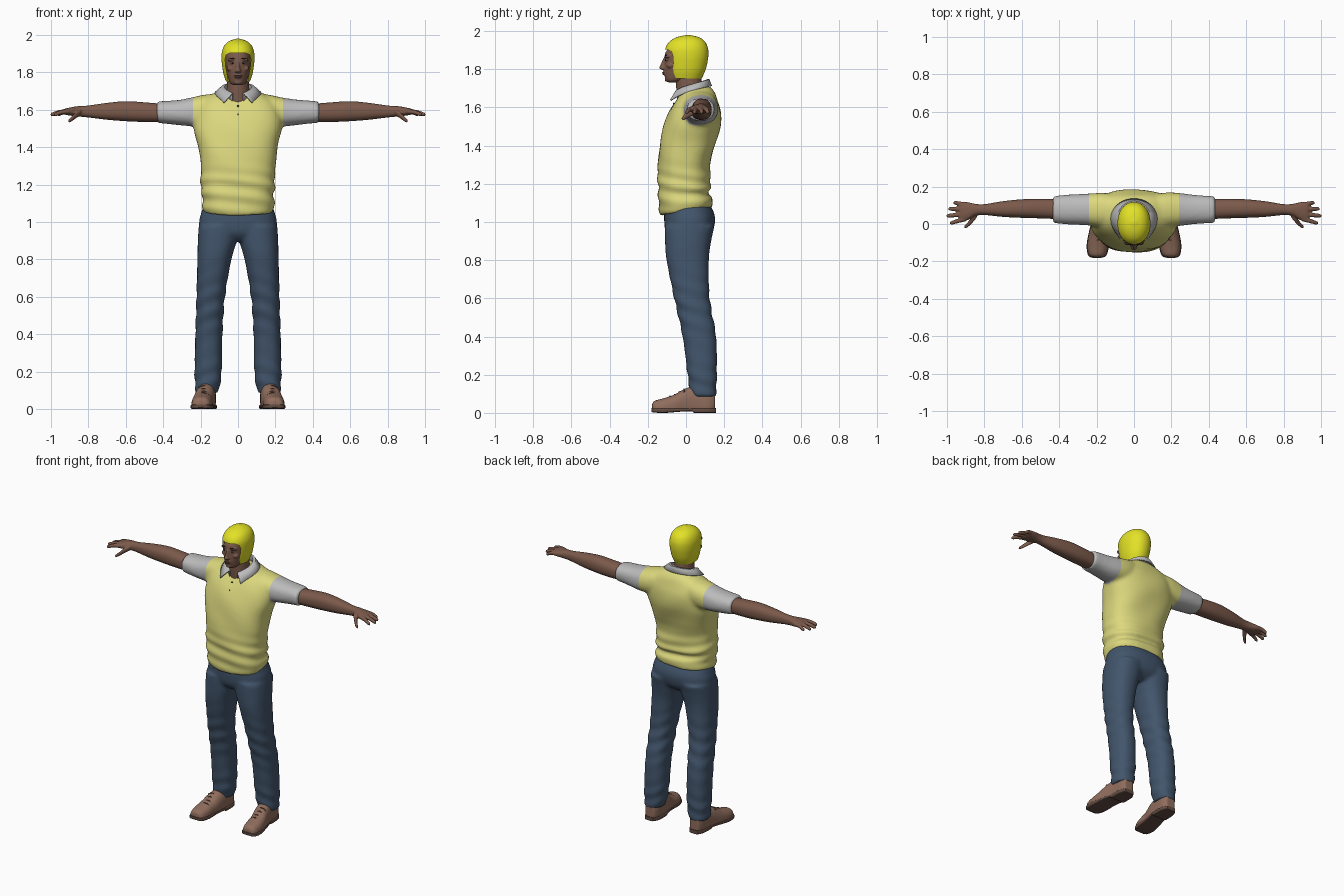
import bpy, bmesh
from math import sin, cos, pi, exp, radians
from mathutils import Vector, Matrix

if "Cube" in bpy.data.objects:
    bpy.data.objects.remove(bpy.data.objects["Cube"], do_unlink=True)


def material(name, r, g, b):
    m = bpy.data.materials.new(name)
    m.use_nodes = True
    m.diffuse_color = (r, g, b, 1)
    node = m.node_tree.nodes["Principled BSDF"]
    node.inputs["Base Color"].default_value = (r, g, b, 1)
    node.inputs["Roughness"].default_value = 0.7
    return m


HELMET = material("bright yellow", .77, .76, .02)
SHIRT = material("pale yellow", .72, .69, .21)
GREY = material("light grey", .5, .5, .5)
DENIM = material("denim blue", .055, .092, .15)
SKIN = material("brown skin", .2, .102, .07)
LEATHER = material("brown leather", .28, .155, .11)
SOLE = material("dark sole", .12, .07, .055)
DARK = material("dark brown", .03, .018, .014)
WHITE = material("eye white", .42, .38, .35)
LIP = material("lip brown", .16, .07, .055)


def loft(bm, axis, rings, power=2.3, n=40, flip=1, steps=5):
    """Smooth body through rings (s, a0, a1, b0, b1): bounds on the other two axes."""
    R = [Vector(r) for r in rings]
    path = []
    for i in range(len(R) - 1):
        p0, p1, p2, p3 = R[max(i - 1, 0)], R[i], R[i + 1], R[min(i + 2, len(R) - 1)]
        for k in range(steps):
            t = k / steps
            path.append(.5 * (2 * p1 + (p2 - p0) * t + (2 * p0 - 5 * p1 + 4 * p2 - p3) * t ** 2
                              + (3 * p1 - p0 - 3 * p2 + p3) * t ** 3))
    path.append(R[-1])
    loops = []
    for s, a0, a1, b0, b1 in path:
        loop = []
        for j in range(n):
            c, d = cos(2 * pi * j / n), sin(2 * pi * j / n)
            a = (a0 + a1) / 2 + (a1 - a0) / 2 * abs(c) ** (2 / power) * (1 if c > 0 else -1)
            b = (b0 + b1) / 2 + (b1 - b0) / 2 * abs(d) ** (2 / power) * (1 if d > 0 else -1)
            x, y, z = {"x": (s, a, b), "y": (a, s, b), "z": (a, b, s)}[axis]
            loop.append(bm.verts.new((x * flip, y, z)))
        loops.append(loop)
    for p, q in zip(loops, loops[1:]):
        for j in range(n):
            bm.faces.new((p[j], p[(j + 1) % n], q[(j + 1) % n], q[j]))
    bm.faces.new(loops[0])
    bm.faces.new(loops[-1])


def ball(bm, centre, radii):
    m = Matrix.Translation(centre) @ Matrix.Diagonal((*radii, 1))
    bmesh.ops.create_uvsphere(bm, u_segments=20, v_segments=12, radius=1, matrix=m)


def bake(ob):
    mesh = bpy.data.meshes.new_from_object(ob.evaluated_get(bpy.context.evaluated_depsgraph_get()))
    ob.modifiers.clear()
    ob.data = mesh


def finish(name, bm, mats, voxel=0, smooth=3, shape=None, cuts=(), rule=None, angle=40):
    """Make an object; optionally fuse its parts, reshape points and colour faces by rule."""
    bmesh.ops.recalc_face_normals(bm, faces=bm.faces)
    mesh = bpy.data.meshes.new(name)
    bm.to_mesh(mesh)
    ob = bpy.data.objects.new(name, mesh)
    bpy.context.collection.objects.link(ob)
    if voxel:
        mod = ob.modifiers.new("fuse", "REMESH")
        mod.mode, mod.voxel_size = "VOXEL", voxel
        bake(ob)
        bm.clear()
        bm.from_mesh(ob.data)
        for _ in range(smooth):
            bmesh.ops.smooth_vert(bm, verts=bm.verts, factor=.5, use_axis_x=True,
                                  use_axis_y=True, use_axis_z=True)
        bm.normal_update()
        if shape:
            for v, co in [(v, shape(v.co, v.normal)) for v in bm.verts]:
                v.co = co
        for x in cuts:
            bmesh.ops.bisect_plane(bm, geom=bm.verts[:] + bm.edges[:] + bm.faces[:],
                                   plane_co=(x, 0, 0), plane_no=(1, 0, 0))
        bm.to_mesh(ob.data)
    bm.free()
    ob.data.materials.clear()
    for m in mats:
        ob.data.materials.append(m)
    for p in ob.data.polygons:
        p.material_index = rule(p.center) if rule else 0
    ob.data.shade_smooth()
    ob.data.set_sharp_from_angle(angle=radians(angle))
    return ob


def mirror(ob):
    ob.modifiers.new("mirror", "MIRROR")
    return ob


# Polo shirt: torso and sleeves fused, folds near the waist, grey sleeves
def shirt_folds(co, no):
    waist = exp(-((co.z - 1.17) / .09) ** 2)
    fold = sin(85 * co.z + 9 * co.x + 14 * co.y) * .005 * waist
    fold += sin(22 * co.x + 26 * co.z) * .002
    new = co + no * fold
    new.z += .15 * co.y * max(0, min(1, (1.2 - co.z) / .1))
    return new


bm = bmesh.new()
loft(bm, "z", [(1.055, -.185, .185, -.135, .14), (1.09, -.195, .195, -.142, .14),
               (1.14, -.188, .188, -.146, .122), (1.19, -.198, .198, -.147, .13),
               (1.3, -.2, .2, -.147, .125), (1.4, -.212, .212, -.138, .152),
               (1.5, -.235, .235, -.118, .18), (1.58, -.228, .228, -.088, .182),
               (1.64, -.2, .2, -.052, .166), (1.68, -.145, .145, -.022, .15),
               (1.71, -.085, .085, 0, .125)], 2.5, 56)
for side in (1, -1):
    loft(bm, "x", [(.08, .01, .15, 1.54, 1.688), (.16, -.015, .165, 1.51, 1.682),
                   (.24, -.01, .165, 1.513, 1.667), (.33, -.002, .157, 1.521, 1.653),
                   (.432, .006, .148, 1.528, 1.643)], flip=side)
finish("polo_shirt", bm, [SHIRT, GREY], .011, 4, shirt_folds, (-.24, .24),
       lambda c: int(abs(c.x) > .24))

# Turned-down collar, open at the front
bm = bmesh.new()
rows, N, end = [], 48, 2.75
for i in range(N + 1):
    t = end * (2 * i / N - 1)
    f = abs(t) / end
    tip = f ** 8
    s, c = sin(t), cos(t)
    inner = (.074 * s, .03 + .082 * c, 1.745 - .06 * f ** 1.5)
    ridge = (.088 * s, .03 + .09 * c, 1.745 - .062 * f ** 1.5)
    outer = (.122 * s + .03 * tip * (1 if s > 0 else -1), .03 + .103 * c - .016 * tip,
             1.712 - .075 * f ** 2)
    low = (.07 * s, .03 + .078 * c, 1.69 - .05 * f)
    rows.append([bm.verts.new(p) for p in (low, inner, ridge, outer)])
for p, q in zip(rows, rows[1:]):
    for k in range(3):
        bm.faces.new((p[k], q[k], q[k + 1], p[k + 1]))
collar = finish("collar", bm, [GREY])
thick = collar.modifiers.new("thickness", "SOLIDIFY")
thick.thickness, thick.offset = .008, 0

bm = bmesh.new()
for z, y in ((1.62, -.064), (1.575, -.086)):
    ball(bm, (0, y, z), (.005, .005, .005))
finish("shirt_buttons", bm, [DARK])

# Jeans: pelvis and two legs fused, with light creases
def denim_folds(co, no):
    knee = exp(-((co.z - .55) / .15) ** 2) + exp(-((co.z - .16) / .09) ** 2)
    return co + no * .003 * knee * sin(70 * co.z + 25 * abs(co.x) + 20 * co.y)


bm = bmesh.new()
loft(bm, "z", [(.9, -.12, .12, -.07, .09), (.94, -.19, .19, -.105, .135),
               (1, -.208, .208, -.114, .152), (1.05, -.196, .196, -.114, .146),
               (1.12, -.175, .175, -.11, .11)], 2.4, 56)
for side in (1, -1):
    loft(bm, "z", [(.085, .105, .228, .025, .157), (.2, .087, .232, .008, .162),
                   (.4, .083, .228, -.018, .158), (.6, .07, .222, -.062, .124),
                   (.8, .035, .217, -.102, .12), (.9, .006, .215, -.11, .132),
                   (.98, .0, .21, -.112, .15)], flip=side)
finish("jeans", bm, [DENIM], .011, 3, denim_folds)

# Forearm and hand
bm = bmesh.new()
loft(bm, "x", [(.38, .025, .13, 1.535, 1.63), (.5, .03, .135, 1.535, 1.64),
               (.6, .033, .132, 1.539, 1.646), (.7, .038, .122, 1.547, 1.637),
               (.8, .048, .106, 1.559, 1.623), (.85, .043, .108, 1.564, 1.62),
               (.89, .02, .117, 1.568, 1.614), (.925, .014, .118, 1.574, 1.606),
               (.935, .025, .108, 1.58, 1.6)])
for y0, y1, x1 in ((.026, .006, .985), (.053, .044, 1.003), (.08, .081, .993), (.105, .113, .967)):
    ym, xm = (y0 + y1) / 2, (.9 + x1) / 2
    loft(bm, "x", [(.9, y0 - .012, y0 + .012, 1.579, 1.605), (xm, ym - .012, ym + .012, 1.575, 1.6),
                   (x1 - .01, y1 - .01, y1 + .01, 1.565, 1.587),
                   (x1, y1 - .005, y1 + .005, 1.569, 1.58)], 2, 16)
loft(bm, "x", [(.84, .035, .075, 1.57, 1.605), (.865, .005, .045, 1.555, 1.59),
               (.89, -.018, .008, 1.537, 1.563), (.908, -.025, -.008, 1.53, 1.546)], 2, 16)
mirror(finish("arm", bm, [SKIN], .0045, 2))

# Neck
bm = bmesh.new()
loft(bm, "z", [(1.6, -.075, .075, -.045, .1), (1.68, -.064, .064, -.05, .09),
               (1.74, -.058, .058, -.052, .082), (1.8, -.056, .056, -.05, .08)], 2)
finish("neck", bm, [SKIN])

# Head with nose, brow, lips and chin fused
bm = bmesh.new()
loft(bm, "z", [(1.732, -.025, .025, -.095, -.045), (1.745, -.042, .042, -.107, .0),
               (1.78, -.056, .056, -.114, .06), (1.83, -.066, .066, -.113, .08),
               (1.88, -.067, .067, -.11, .09), (1.91, -.06, .06, -.092, .08),
               (1.93, -.045, .045, -.07, .06)], 2.1)
loft(bm, "z", [(1.797, -.014, .014, -.125, -.09), (1.806, -.018, .018, -.141, -.09),
               (1.822, -.012, .012, -.135, -.09), (1.862, -.008, .008, -.116, -.09)], 2, 20)
ball(bm, (0, -.1, 1.78), (.026, .024, .016))
ball(bm, (0, -.098, 1.747), (.02, .014, .013))
for side in (1, -1):
    ball(bm, (.03 * side, -.093, 1.868), (.026, .02, .009))
    ball(bm, (.04 * side, -.08, 1.82), (.02, .022, .016))
finish("head", bm, [SKIN], .004, 2)

# Eyes, brows and mouth
bm = bmesh.new()
ball(bm, (.029, -.096, 1.849), (.012, .011, .006))
mirror(finish("eye", bm, [WHITE]))
bm = bmesh.new()
ball(bm, (.029, -.104, 1.849), (.005, .0055, .005))
mirror(finish("iris", bm, [DARK]))
bm = bmesh.new()
ball(bm, (.032, -.104, 1.873), (.018, .009, .0035))
mirror(finish("eyebrow", bm, [DARK]))
bm = bmesh.new()
ball(bm, (0, -.114, 1.784), (.021, .011, .004))
ball(bm, (0, -.113, 1.776), (.018, .0115, .005))
finish("lips", bm, [LIP])

# Helmet with a face opening
bm = bmesh.new()
loft(bm, "z", [(1.752, -.064, .064, -.088, .082), (1.79, -.077, .077, -.098, .1),
               (1.83, -.084, .084, -.104, .111), (1.87, -.088, .088, -.108, .117),
               (1.91, -.086, .086, -.108, .115), (1.945, -.072, .072, -.086, .099),
               (1.968, -.046, .046, -.048, .068), (1.98, -.008, .008, .002, .018)], 2.1, 64)
helmet = finish("helmet", bm, [HELMET])
bm = bmesh.new()
half = [(.045, 1.903), (.064, 1.893), (.069, 1.87), (.066, 1.83), (.058, 1.79), (.047, 1.7)]
outline = half + [(-x, z) for x, z in reversed(half)]
face = bm.faces.new([bm.verts.new((x, -.3, z)) for x, z in outline])
out = bmesh.ops.extrude_face_region(bm, geom=[face])["geom"]
bmesh.ops.translate(bm, verts=[g for g in out if isinstance(g, bmesh.types.BMVert)], vec=(0, .27, 0))
cutter = finish("face_opening_cutter", bm, [HELMET])
cutter.hide_render = True
cut = helmet.modifiers.new("opening", "BOOLEAN")
cut.operation, cut.solver, cut.object = "DIFFERENCE", "EXACT", cutter
bake(helmet)
helmet.data.set_sharp_from_angle(angle=radians(40))
bpy.data.objects.remove(cutter, do_unlink=True)

# Shoes: upper, sole and laces
bm = bmesh.new()
loft(bm, "y", [(-.178, .175, .22, .01, .045), (-.165, .152, .241, -.02, .063),
               (-.12, .138, .249, -.03, .076), (-.06, .134, .243, -.03, .096),
               (-.01, .125, .231, -.03, .125), (.05, .119, .219, -.03, .142),
               (.12, .119, .213, -.03, .142), (.153, .135, .198, .0, .125)], 2.4)
mirror(finish("shoe_upper", bm, [LEATHER], .006, 2,
              lambda co, no: Vector((co.x, co.y, max(co.z, .012)))))
bm = bmesh.new()
loft(bm, "y", [(-.182, .18, .215, .008, .024), (-.168, .148, .245, .002, .025),
               (-.11, .133, .253, .0, .025), (-.03, .128, .238, .006, .025),
               (.03, .116, .222, .008, .025), (.045, .114, .221, .0, .025),
               (.12, .115, .217, .0, .025), (.157, .137, .198, .0, .025)], 6, 32)
mirror(finish("shoe_sole", bm, [SOLE]))
bm = bmesh.new()
for y, z in ((-.085, .086), (-.06, .095), (-.035, .109), (-.01, .123)):
    loft(bm, "x", [(.155, y - .004, y + .004, z - .016, z - .008),
                   (.185, y - .004, y + .004, z - .003, z + .005),
                   (.215, y - .004, y + .004, z - .016, z - .008)], 2, 10)
mirror(finish("shoe_laces", bm, [SOLE]))
